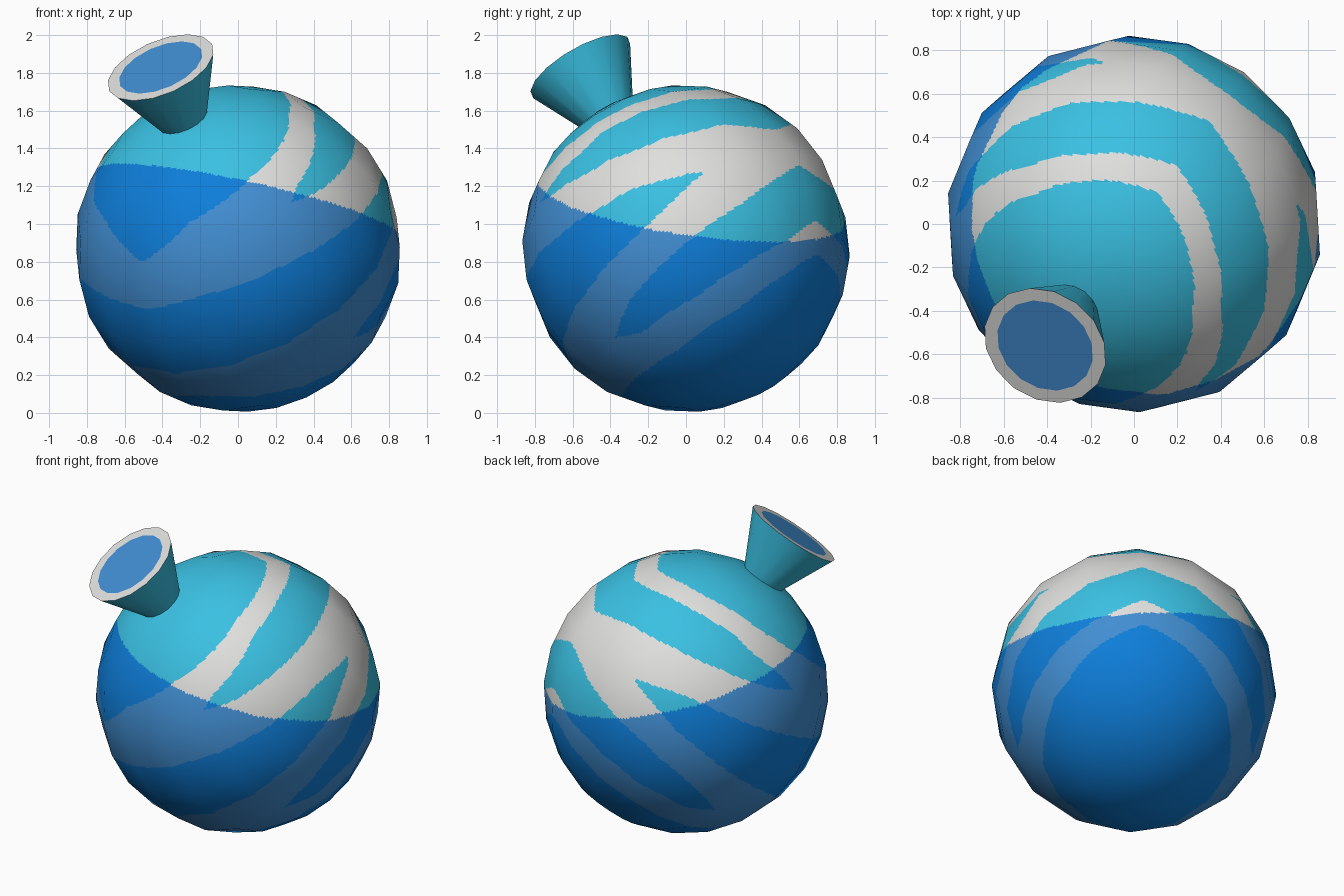
import bpy, bmesh, math
from mathutils import Vector, Matrix

if "Cube" in bpy.data.objects:
    bpy.data.objects.remove(bpy.data.objects["Cube"])

CENTRE = Vector((0, 0, 0.87))
RADIUS = 0.868
AXIS = Vector((-0.346, -0.473, 0.81)).normalized()      # neck direction
SIDE = Vector((0, 0, 1)).cross(Vector((-AXIS.x, -AXIS.y, 0))).normalized()
BACK = SIDE.cross(AXIS).normalized()                    # azimuth 0 of the pattern
FRAME = Matrix((BACK, SIDE, AXIS)).transposed().to_4x4()
FRAME.translation = CENTRE


def material(name, rgb):
    m = bpy.data.materials.new(name)
    m.diffuse_color = (*rgb, 1)
    m.use_nodes = True
    m.node_tree.nodes["Principled BSDF"].inputs["Base Color"].default_value = m.diffuse_color
    return m


turquoise = material("turquoise", (0.042, 0.527, 0.76))
pale_grey = material("pale_grey", (0.74, 0.74, 0.73))
water_blue = material("water_blue", (0.0044, 0.209, 0.70))
light_blue = material("light_blue", (0.054, 0.271, 0.645))
MATS = (turquoise, pale_grey, water_blue, light_blue)

# Pattern tongues: inner and outer polar angle against azimuth (degrees), mirrored
TONGUES = [
    ([(0, 0), (180, 0)],
     [(0, 48), (32, 42), (57, 38.6), (115, 41), (154, 47), (180, 59)]),
    ([(0, 58.5), (32, 51), (60, 48), (101, 54), (108, 57)],
     [(0, 79), (20, 73), (39, 69.6), (73, 64), (96, 60.5), (108, 57)]),
    ([(39, 88.6), (62, 81.5), (79, 79.5), (120, 74.5), (158, 73.5), (180, 76)],
     [(39, 88.6), (67, 96), (98, 100), (140, 103), (180, 104)]),
    ([(0, 95), (33, 104.5), (55, 108), (89, 113.5), (108, 119)],
     [(0, 116), (17, 121.5), (41, 125), (65, 127), (97, 125), (108, 119)]),
    ([(0, 128), (20, 133), (51, 139), (91, 139), (147, 129), (180, 118)],
     [(0, 181), (180, 181)]),
]


def interp(line, a):
    for (a0, v0), (a1, v1) in zip(line, line[1:]):
        if a0 <= a <= a1:
            return v0 + (v1 - v0) * (a - a0) / (a1 - a0)
    return None


def is_grey(p):
    theta = math.degrees(p.angle(Vector((0, 0, 1))))
    phi = abs(math.degrees(math.atan2(p.y, p.x)))
    for inner, outer in TONGUES:
        lo, hi = interp(inner, phi), interp(outer, phi)
        if lo is not None and hi is not None and lo <= theta <= hi:
            return False
    return True


def is_water(p):
    w = FRAME @ p
    return w.z < 1.128 - 0.22 * w.x - 0.14 * w.y


def finish(name, bm):
    mesh = bpy.data.meshes.new(name)
    bm.to_mesh(mesh)
    bm.free()
    for m in MATS:
        mesh.materials.append(m)
    ob = bpy.data.objects.new(name, mesh)
    ob.matrix_world = FRAME
    bpy.context.collection.objects.link(ob)
    return ob


# Round body: coarse ball, its flat facets cut finely to carry the pattern
bm = bmesh.new()
bmesh.ops.create_uvsphere(bm, u_segments=16, v_segments=12, radius=RADIUS)
bmesh.ops.subdivide_edges(bm, edges=bm.edges[:], cuts=19, use_grid_fill=True)
for f in bm.faces:
    c = f.calc_center_median()
    f.material_index = (1 if is_grey(c) else 0) + (2 if is_water(c) else 0)
    f.smooth = True
body = finish("body", bm)
# Keep the shading round across the facets
body.data.normals_split_custom_set_from_vertices(
    [v.co.normalized() for v in body.data.vertices])

# Flared neck with a grey lip and a blue opening
bm = bmesh.new()
SIDES = 16
loops = []
for radius, dist in ((0.11, 0.79), (0.30, 1.183), (0.236, 1.183)):
    loops.append([bm.verts.new((radius * math.cos(2 * math.pi * i / SIDES),
                                radius * math.sin(2 * math.pi * i / SIDES), dist))
                  for i in range(SIDES)])
for k, index in ((0, 0), (1, 1)):
    for i in range(SIDES):
        j = (i + 1) % SIDES
        f = bm.faces.new((loops[k][i], loops[k][j], loops[k + 1][j], loops[k + 1][i]))
        f.material_index = index
        f.smooth = (k == 0)
bm.faces.new(loops[2]).material_index = 3
for e in bm.edges:
    if len(e.link_faces) == 2 and e.calc_face_angle() > 0.7:
        e.smooth = False
finish("neck", bm)
